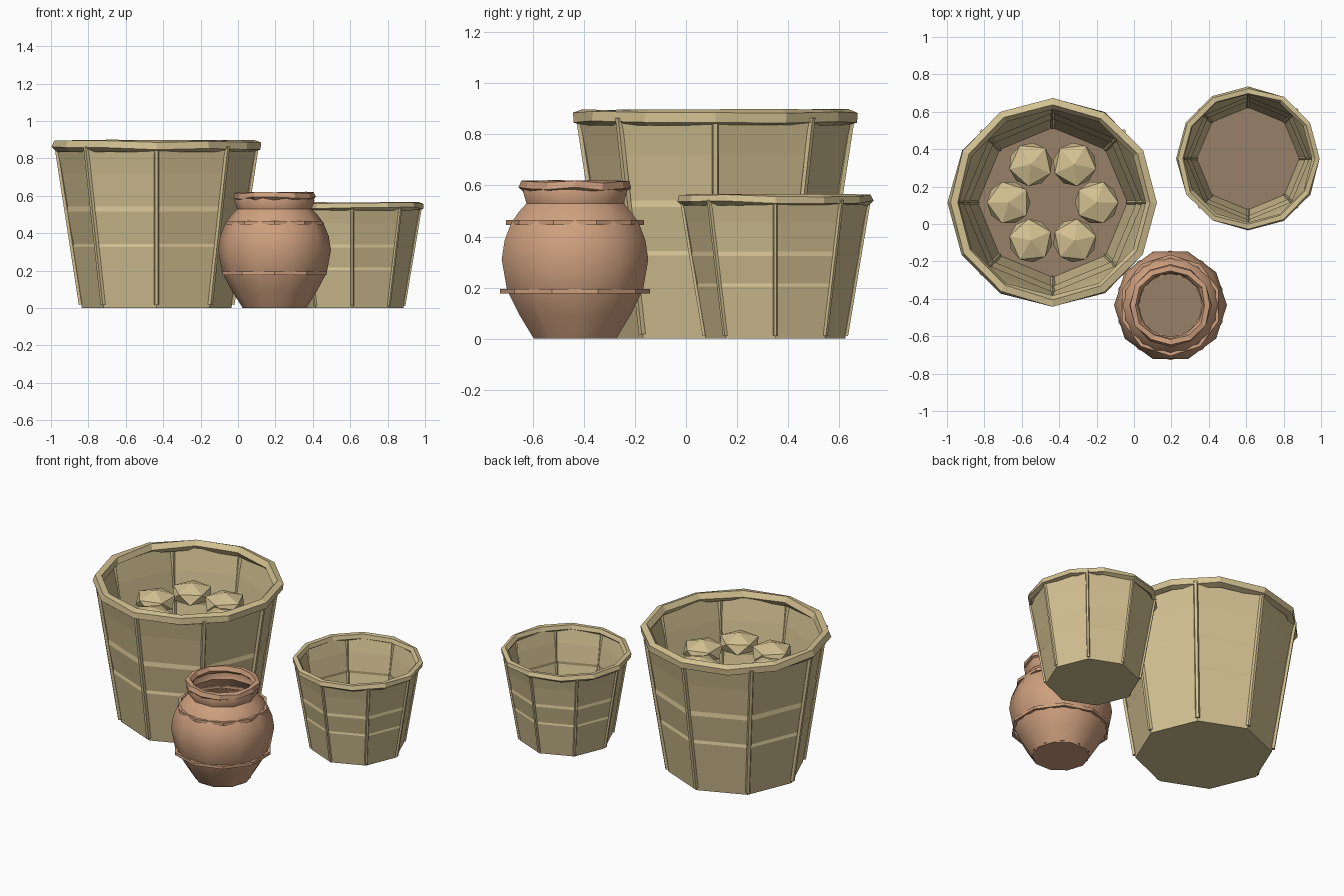
import bpy, bmesh, math, random
from math import sin, cos, tau
from mathutils import Matrix, Vector

random.seed(4)
cube = bpy.data.objects.get("Cube")
if cube:
    bpy.data.objects.remove(cube)


def material(name, colour):
    m = bpy.data.materials.new(name)
    m.use_nodes = True
    m.diffuse_color = (*colour, 1)
    bsdf = m.node_tree.nodes["Principled BSDF"]
    bsdf.inputs["Base Color"].default_value = (*colour, 1)
    bsdf.inputs["Roughness"].default_value = 0.9
    return m


STRAW = material("straw", (0.66, 0.54, 0.29))
CLAY = material("clay", (0.62, 0.35, 0.21))
EARTH = material("earth_brown", (0.31, 0.22, 0.14))


def finish(name, bm, mat, centre):
    mesh = bpy.data.meshes.new(name)
    bm.to_mesh(mesh)
    bm.free()
    mesh.materials.append(mat)
    obj = bpy.data.objects.new(name, mesh)
    obj.location = (*centre, 0)
    bpy.context.collection.objects.link(obj)
    return obj


def lathe(name, profile, sides, mat, centre):
    """Open-topped vessel wall turned from (radius, height) pairs, with a base."""
    bm = bmesh.new()
    rows = [[bm.verts.new((r * cos(tau * i / sides), r * sin(tau * i / sides), z))
             for i in range(sides)] for r, z in profile]
    for low, high in zip(rows, rows[1:]):
        for i in range(sides):
            j = (i + 1) % sides
            bm.faces.new((low[i], low[j], high[j], high[i]))
    bm.faces.new(rows[0][::-1])
    return finish(name, bm, mat, centre)


def hoop(name, major, minor, z, sides, mat, centre, section=5, wobble=0.0, turn=0.0):
    """Faceted ring whose cross-section can twist unevenly from corner to corner."""
    bm = bmesh.new()
    rows = []
    for i in range(sides):
        a = tau * i / sides + turn
        phase = tau / 8 + random.uniform(-wobble, wobble)
        row = []
        for k in range(section):
            p = phase + tau * k / section
            r = major + minor * cos(p)
            row.append(bm.verts.new((r * cos(a), r * sin(a), z + minor * sin(p))))
        rows.append(row)
    for i in range(sides):
        a, b = rows[i], rows[(i + 1) % sides]
        for k in range(section):
            n = (k + 1) % section
            bm.faces.new((a[k], b[k], b[n], a[n]))
    return finish(name, bm, mat, centre)


def floor_disc(name, radius, sides, centre):
    bm = bmesh.new()
    bmesh.ops.create_circle(bm, cap_ends=True, segments=sides, radius=radius,
                            matrix=Matrix.Translation((0, 0, 0.008)) @ Matrix.Rotation(tau / 4 if sides == 8 else 0, 4, 'Z'))
    return finish(name, bm, EARTH, centre)


def ribs(name, r_low, r_high, z_low, z_high, thick, centre):
    """Eight leaning canes along the corners of a basket."""
    bm = bmesh.new()
    for i in range(8):
        d = Vector((cos(tau * i / 8), sin(tau * i / 8), 0))
        low, high = d * r_low, d * r_high
        low.z, high.z = z_low, z_high
        axis = high - low
        place = (Matrix.Translation((low + high) / 2)
                 @ axis.to_track_quat('Z', 'Y').to_matrix().to_4x4())
        bmesh.ops.create_cone(bm, cap_ends=True, segments=5, radius1=thick,
                              radius2=thick, depth=axis.length, matrix=place)
    return finish(name, bm, STRAW, centre)


# Basket wall: each woven course steps in slightly, the top one flares
BASKET = [(0.40, 0), (0.452, 0.325), (0.447, 0.343), (0.483, 0.515),
          (0.478, 0.542), (0.508, 0.72), (0.538, 0.855)]


def basket(prefix, centre, wide, tall):
    lathe(prefix + "_wall", [(r * wide, z * tall) for r, z in BASKET], 8, STRAW, centre)
    floor_disc(prefix + "_floor", 0.40 * wide, 8, centre)
    ribs(prefix + "_ribs", 0.405 * wide, 0.535 * wide, 0.018 * tall, 0.865 * tall,
         0.014 * wide, centre)
    hoop(prefix + "_rim", 0.53 * wide, 0.033 * wide, 0.867 * tall, 12, STRAW, centre,
         wobble=0.35)


BIG = (-0.435, 0.115)
basket("large_basket", BIG, 1.0, 1.0)
basket("small_basket", (0.61, 0.35), 0.685, 0.628)

# Ring of flattened loaves in the large basket
for i in range(6):
    a = tau * i / 6
    bm = bmesh.new()
    bmesh.ops.create_icosphere(bm, subdivisions=1, radius=0.13)
    bmesh.ops.scale(bm, vec=(1, 1, 0.5), verts=bm.verts)
    bmesh.ops.rotate(bm, matrix=Matrix.Rotation(a, 3, 'Z'), verts=bm.verts)
    bmesh.ops.translate(bm, vec=(0.235 * cos(a), 0.235 * sin(a), 0.69), verts=bm.verts)
    finish(f"loaf_{i + 1}", bm, STRAW, BIG)

# Clay jar
JAR = (0.195, -0.435)
jar = lathe("jar_body", [(0.17, 0), (0.227, 0.09), (0.28, 0.19), (0.302, 0.31),
                         (0.29, 0.385), (0.262, 0.455), (0.23, 0.498), (0.2, 0.53),
                         (0.214, 0.575), (0.205, 0.6)], 10, CLAY, JAR)
bpy.ops.object.select_all(action='DESELECT')
jar.select_set(True)
bpy.context.view_layer.objects.active = jar
bpy.ops.object.shade_smooth_by_angle(angle=math.radians(45))
floor_disc("jar_floor", 0.172, 10, JAR)
hoop("jar_lip", 0.198, 0.024, 0.598, 12, CLAY, JAR, wobble=0.35)
hoop("jar_upper_band", 0.262, 0.013, 0.455, 10, CLAY, JAR, section=4, turn=tau / 4)
hoop("jar_lower_band", 0.284, 0.013, 0.185, 10, CLAY, JAR, section=4, turn=tau / 4)
